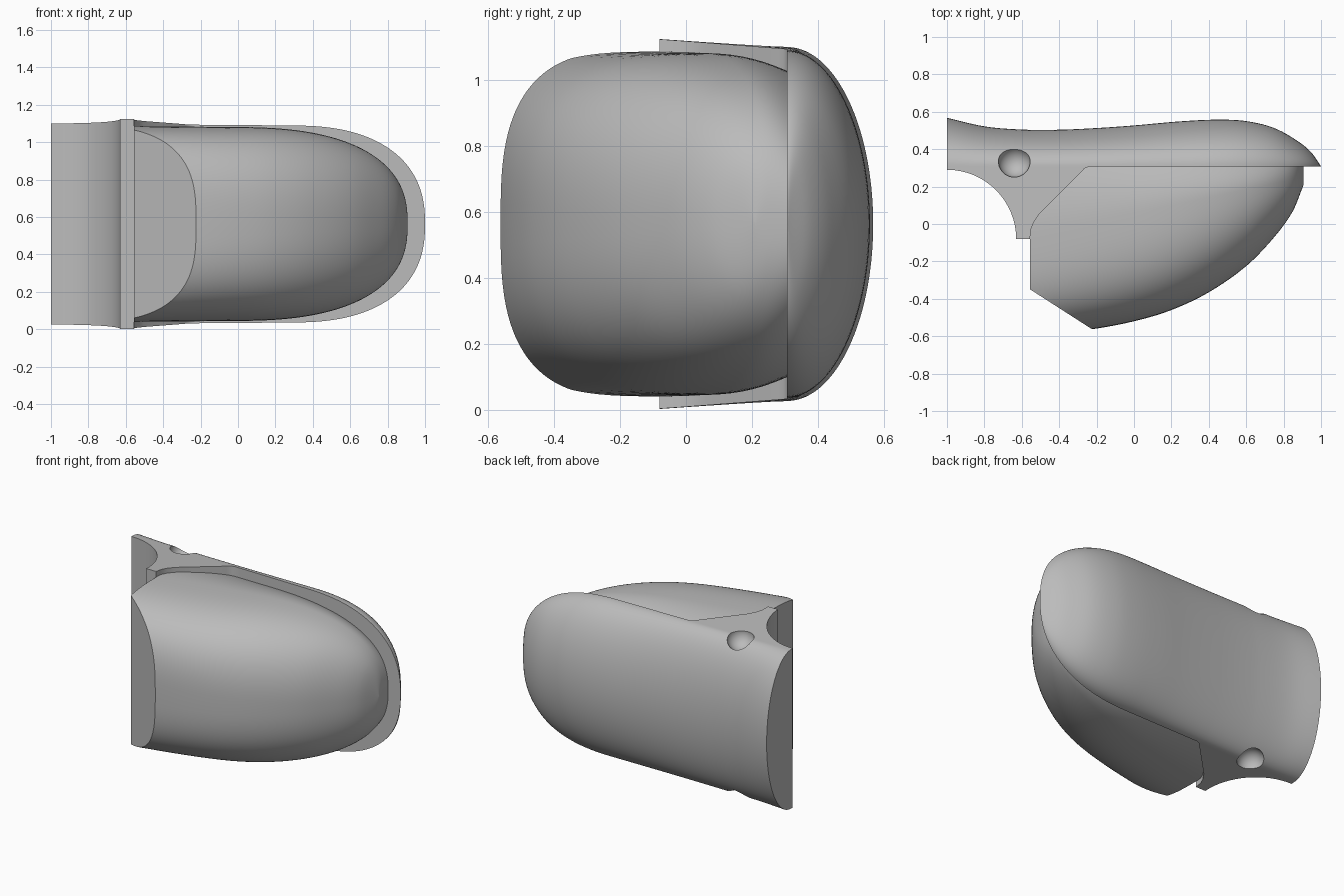
import bpy, bmesh, math
from mathutils import Vector

if "Cube" in bpy.data.objects:
    bpy.data.objects.remove(bpy.data.objects["Cube"], do_unlink=True)

ZC = 0.563      # mid height, the model mirrors about it
SEAM = 0.307    # depth where shell and pad meet

grey = bpy.data.materials.new("plain_grey")
grey.use_nodes = True
grey.diffuse_color = (0.5, 0.5, 0.5, 1)
grey.node_tree.nodes["Principled BSDF"].inputs["Base Color"].default_value = (0.5, 0.5, 0.5, 1)


def curve(points, x):
    """Smooth curve through (x, value) points."""
    n = len(points)

    def slope(i):
        a, b = points[max(i - 1, 0)], points[min(i + 1, n - 1)]
        return (b[1] - a[1]) / (b[0] - a[0])
    i = 0
    while i < n - 2 and x > points[i + 1][0]:
        i += 1
    (x0, v0), (x1, v1) = points[i], points[i + 1]
    w = x1 - x0
    t = min(max((x - x0) / w, 0), 1)
    s = t * t * (3 - 2 * t)
    return (v0 + (v1 - v0) * s + slope(i) * w * t * (1 - t) ** 2
            - slope(i + 1) * w * t * t * (1 - t))


def rounded_end(x, start, end, power):
    """Width factor: full until start, then rounding to nothing at end."""
    u = min(max((x - start) / (end - start), 0), 1)
    return (1 - u ** power) ** (1 / power)


def eased(a, b, count):
    """Stations that gather towards b."""
    return [a + (b - a) * math.sin(math.pi / 2 * i / count) for i in range(count + 1)]


def loft(name, stations, half_section, cut=None):
    """Skin mirrored half sections along x; half runs from edge to centre line."""
    bm = bmesh.new()
    rings = []
    for st in stations:
        half = half_section(st)
        ring = half + [(y, -w) for y, w in reversed(half[:-1])]
        rings.append([bm.verts.new((st[0], y, ZC + w)) for y, w in ring])
    for a, b in zip(rings, rings[1:]):
        for i in range(len(a)):
            j = (i + 1) % len(a)
            bm.faces.new((a[i], a[j], b[j], b[i]))
    bm.faces.new(rings[0])
    bm.faces.new(rings[-1])
    bmesh.ops.remove_doubles(bm, verts=bm.verts, dist=0.0004)
    if cut:
        geom = bm.verts[:] + bm.edges[:] + bm.faces[:]
        res = bmesh.ops.bisect_plane(bm, geom=geom, plane_co=cut[0],
                                     plane_no=cut[1], clear_outer=True)
        edges = [e for e in res["geom_cut"] if isinstance(e, bmesh.types.BMEdge)]
        bmesh.ops.holes_fill(bm, edges=edges, sides=0)
    bmesh.ops.recalc_face_normals(bm, faces=bm.faces)
    mesh = bpy.data.meshes.new(name)
    bm.to_mesh(mesh)
    bm.free()
    mesh.materials.append(grey)
    ob = bpy.data.objects.new(name, mesh)
    bpy.context.collection.objects.link(ob)
    return ob


def select(ob):
    bpy.ops.object.select_all(action='DESELECT')
    ob.select_set(True)
    bpy.context.view_layer.objects.active = ob


# Back shell: domed back, side flaps, round cove at the joint end
back_line = [(-1, .568), (-.8, .522), (-.6, .505), (-.4, .504), (-.2, .513), (0, .527),
             (.25, .549), (.45, .558), (.6, .55), (.75, .513), (.88, .44), (.95, .38), (1, .309)]


def shell_half(st):
    x, lower = st
    lower = min(lower, SEAM)
    side = (0.529 - 0.008 * x) * rounded_end(x, 0.3, 1, 2.4)
    back = max(curve(back_line, x), SEAM)
    pts = []
    for i in range(5):
        y = lower + (SEAM - lower) * i / 5
        pts.append((y, side + 0.07 * (SEAM - y)))
    for i in range(29):
        a = math.pi / 2 * i / 28
        pts.append((SEAM + (back - SEAM) * math.sin(a), side * math.cos(a)))
    return pts


stations = []
for i in range(17):
    a = math.pi / 2 * i / 16
    stations.append((-1 + 0.37 * math.sin(a), -0.08 + 0.37 * math.cos(a)))
stations += [(-.59, -.08), (-.556, -.08), (-.552, -.03), (-.535, .01), (-.505, .055),
             (-.43, .13), (-.35, .21), (-.28, .28), (-.265, .297)]
stations += [(x, SEAM) for x in eased(-0.24, 1, 48)]
shell = loft("back_shell", stations, shell_half)

# Round dimples on both sides of the joint end
for sign in (-1, 1):
    bpy.ops.mesh.primitive_uv_sphere_add(segments=40, ring_count=20, radius=0.085,
                                         location=(-0.64, 0.335, ZC + sign * 0.53))
    cutter = bpy.context.object
    cutter.name = "dimple_cutter"
    cutter.hide_render = True
    select(shell)
    mod = shell.modifiers.new("dimple", 'BOOLEAN')
    mod.operation = 'DIFFERENCE'
    mod.solver = 'EXACT'
    mod.object = cutter
    bpy.ops.object.modifier_apply(modifier=mod.name)
    bpy.data.objects.remove(cutter, do_unlink=True)

# Front pad: soft bulging body with a flat bevel at its lower corner
front_line = [(-.56, -.605), (-.22, -.562), (0, -.52), (.2, -.46), (.4, -.365),
              (.6, -.225), (.75, -.07), (.85, .07), (.907, .21)]


def pad_half(st):
    x = st[0]
    t = (x + 0.555) / 1.462
    front = curve(front_line, x)
    mid = -0.06 + 0.31 * t
    rear = 0.325
    side = (0.523 - 0.012 * t) * rounded_end(x, 0, 0.907, 2.5)
    power = 3.3 - 1.1 * t
    pts = []
    for i in range(8):
        s = 1 - i / 8
        pts.append((mid + (rear - mid) * s, side * (1 - 0.12 * s * s)))
    for i in range(33):
        a = math.pi / 2 * i / 32
        pts.append((mid + (front - mid) * math.sin(a) ** (2 / power),
                    side * max(math.cos(a), 0) ** (2 / power)))
    return pts


corner, tip = Vector((-.555, -.35, 0)), Vector((-.225, -.562, 0))
along = tip - corner
pad = loft("front_pad", [(x,) for x in eased(-0.555, 0.907, 56)], pad_half,
           cut=(corner, Vector((along.y, -along.x, 0))))

for ob in (shell, pad):
    select(ob)
    bpy.ops.object.shade_smooth_by_angle(angle=math.radians(32))
